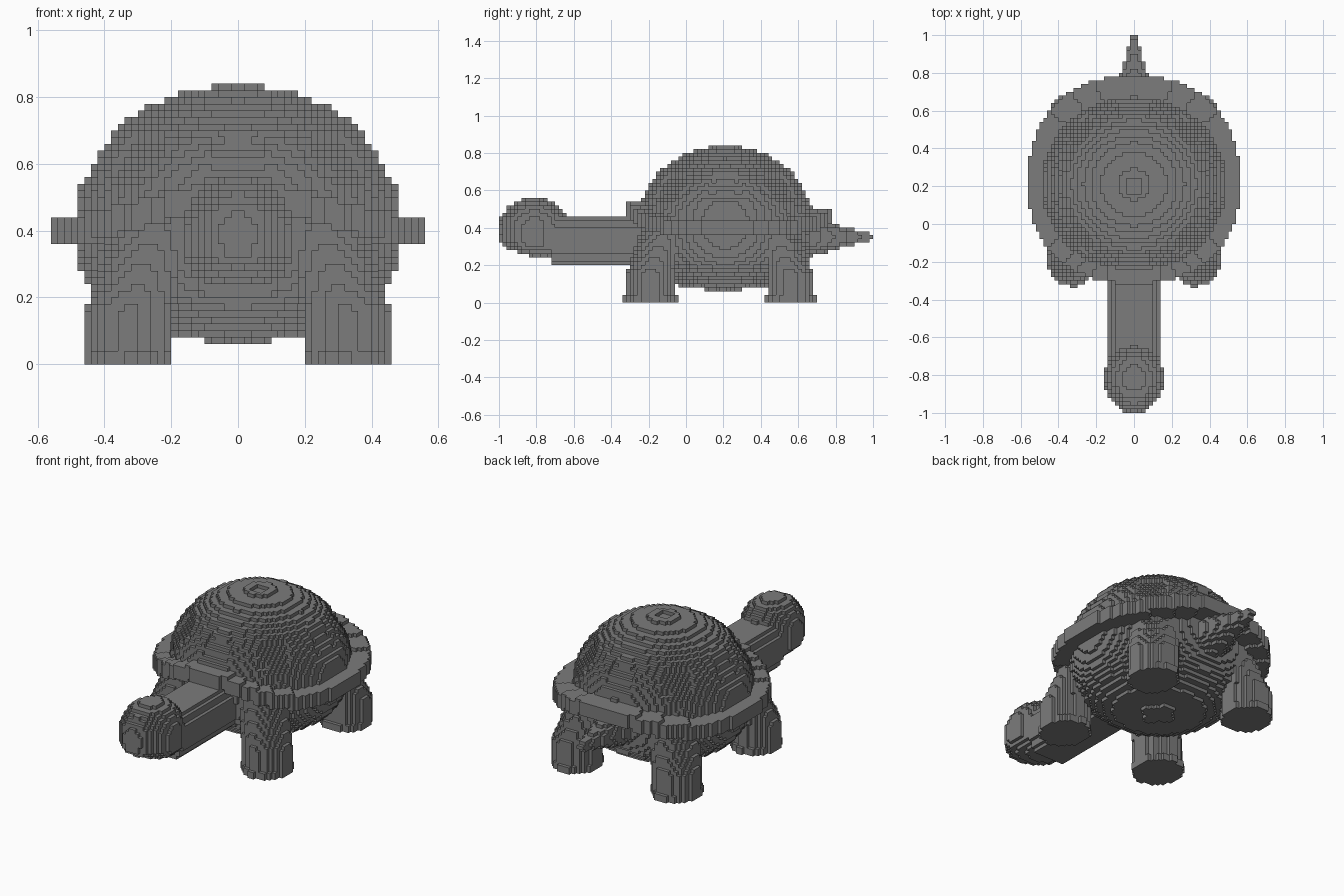
import bpy, bmesh
from math import atan2, hypot, pi

cube = bpy.data.objects.get("Cube")
if cube:
    bpy.data.objects.remove(cube)

CELL = 0.02
NX, NY, NZ = 28, 50, 42          # half width, half length, full height in cells
CY = 0.21                        # centre of the shell along y

stone = bpy.data.materials.new("stone_grey")
stone.use_nodes = True
grey = (0.2, 0.2, 0.2, 1)
stone.diffuse_color = grey
stone.node_tree.nodes["Principled BSDF"].inputs["Base Color"].default_value = grey


def egg(dx, dy, dz, rx, ry, rz, power):
    """Rounded solid: round from above, fuller or slimmer in height by power."""
    return hypot(dx / rx, dy / ry) ** power + abs(dz / rz) ** power < 1


def in_dent(x, y, z):
    """Shallow plate recesses round the dome, and a small pit on its crown."""
    if z > 0.82:
        return abs(x) < 0.04 and abs(y - CY) < 0.04
    step = pi / 4
    t = atan2(y - CY, x)
    off = t - round(t / step) * step
    return 0.56 < z < 0.68 and abs(off) < 0.2


def shell(x, y, z):
    if z < 0.42:
        return False
    if z > 0.82:
        return hypot(x, y - CY) < 0.085 and not in_dent(x, y, z)
    cut = 0.015 if in_dent(x, y, z) else 0
    return egg(x, y - CY, z - 0.44, 0.487 - cut, 0.468 - cut, 0.397 - cut, 2)


def belly(x, y, z):
    if z < 0.08:
        return z > 0.06 and abs(x) + abs(y - CY) < 0.11
    return z < 0.44 and egg(x, y - CY, z - 0.41, 0.485, 0.465, 0.35, 2.5)


def rim(x, y, z):
    """Wavy flange, squarer over the legs, that lifts at the neck and the tail."""
    dy = y - CY
    r = hypot(x, dy)
    front, back = max(0, -dy / r), max(0, dy / r)
    reach = 0.525 if dy < 0 else 0.575
    mid = 0.395 + 0.11 * front ** 4 + 0.07 * back ** 4
    inside = abs(x / 0.56) ** 2.3 + abs(dy / reach) ** 2.3 < 1
    return r > 0.42 and inside and abs(z - mid) < 0.042


def neck(x, y, z):
    return -0.72 < y < -0.1 and abs(x / 0.135) ** 3 + abs((z - 0.33) / 0.135) ** 3 < 1


def head(x, y, z):
    dz = z - 0.4
    depth = 0.155 + 0.2 * (y + 0.82)     # jaw deepens towards the throat
    jaw = abs(dz / depth) ** 5 if dz < 0 else (dz / 0.163) ** 2
    return (x / 0.16) ** 2 + ((y + 0.815) / 0.185) ** 2 + jaw < 1


def tail(x, y, z):
    s = (1 - y) / 0.3
    return 0.55 < y and hypot(x / (0.014 + 0.082 * s), (z - 0.35) / (0.015 + 0.08 * s)) < 1


def leg(side, cy):
    """Upright foot whose upper half leans in under the shell."""
    toward = 1 if cy < CY else -1

    def inside(x, y, z):
        lean = 0.32 * max(0, z - 0.16)
        foot = 0.018 if z < 0.04 else 0
        dx = (x - side * (0.327 - lean)) / 0.13
        dy = (y - cy - toward * lean) / (0.124 + foot)
        return z < 0.42 and hypot(dx, dy) < 1
    return inside


parts = {"shell": shell, "belly": belly, "shell_rim": rim,
         "neck": neck, "head": head, "tail": tail}
for name, side in (("left", 1), ("right", -1)):
    parts[name + "_front_leg"] = leg(side, -0.19)
    parts[name + "_hind_leg"] = leg(side, 0.555)

# Give every filled cell to the first part that claims it
owner = {}
for i in range(-NX, NX):
    for j in range(-NY, NY):
        for k in range(NZ):
            p = [(n + 0.5) * CELL for n in (i, j, k)]
            for name, inside in parts.items():
                if inside(*p):
                    owner[i, j, k] = name
                    break


def build(name):
    """Make the part from the outer cell faces only."""
    bm = bmesh.new()
    verts = {}

    def vert(c):
        if c not in verts:
            verts[c] = bm.verts.new([n * CELL for n in c])
        return verts[c]

    for cell, who in owner.items():
        if who != name:
            continue
        for axis in range(3):
            u, v = (axis + 1) % 3, (axis + 2) % 3
            for way in (0, 1):
                near = list(cell)
                near[axis] += 2 * way - 1
                if tuple(near) in owner:
                    continue
                ring = []
                for a, b in ((0, 0), (1, 0), (1, 1), (0, 1)):
                    c = list(cell)
                    c[axis] += way
                    c[u] += a
                    c[v] += b
                    ring.append(vert(tuple(c)))
                bm.faces.new(ring if way else ring[::-1])
    mesh = bpy.data.meshes.new(name)
    bm.to_mesh(mesh)
    bm.free()
    mesh.materials.append(stone)
    bpy.context.collection.objects.link(bpy.data.objects.new(name, mesh))


for part in parts:
    build(part)
